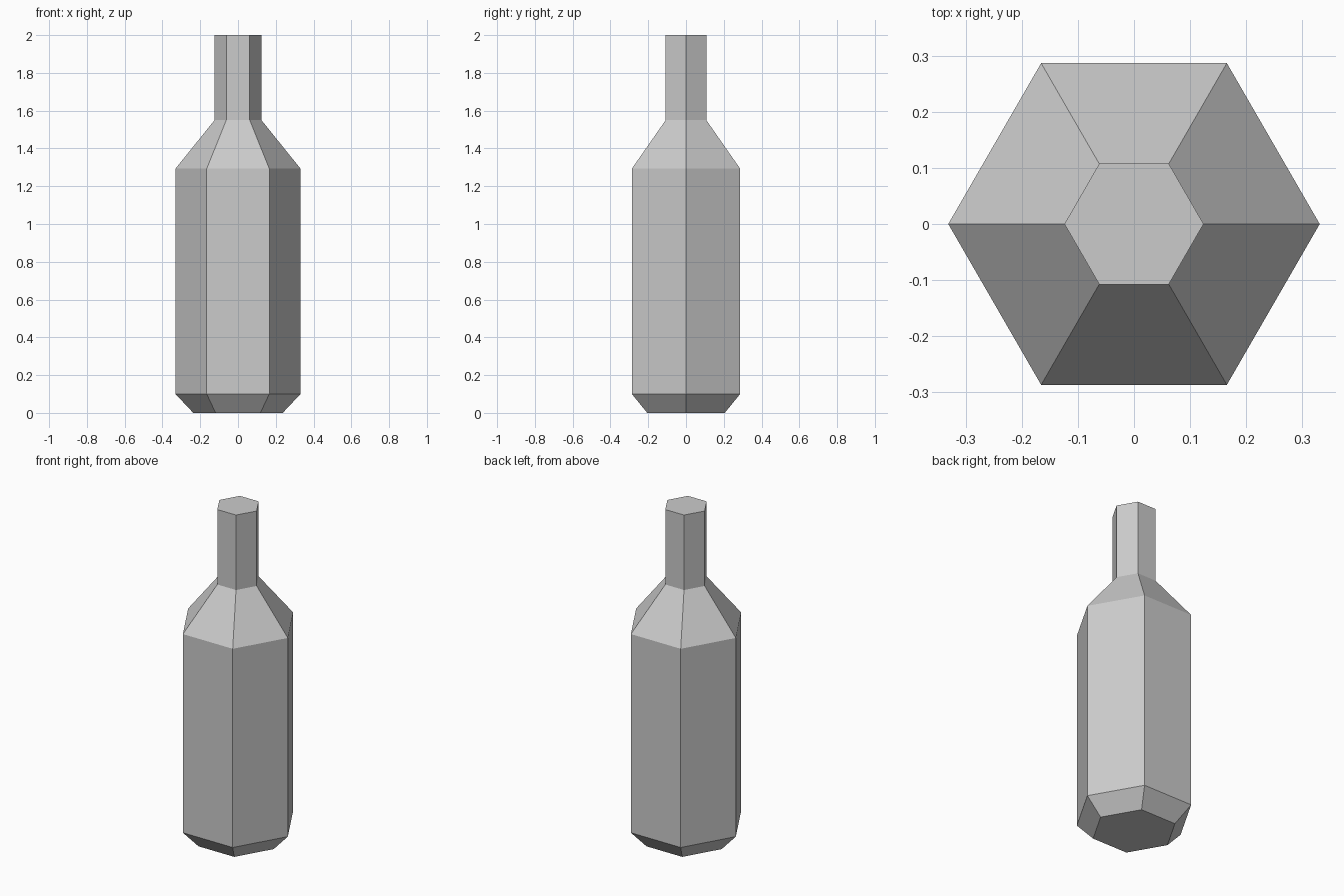
import bpy
import bmesh
from math import cos, sin, tau

cube = bpy.data.objects.get("Cube")
if cube:
    bpy.data.objects.remove(cube, do_unlink=True)

SIDES = 6
# (radius, height): base, lower body, shoulder, neck base, mouth
PROFILE = [(0.237, 0), (0.331, 0.1), (0.331, 1.293), (0.124, 1.55), (0.124, 2)]

# Plain grey finish
grey = bpy.data.materials.new("light_grey")
grey.use_nodes = True
colour = (0.6, 0.6, 0.6, 1)
grey.diffuse_color = colour
grey.node_tree.nodes["Principled BSDF"].inputs["Base Color"].default_value = colour

# Bottle: six-sided rings joined by flat faces, closed at both ends
bm = bmesh.new()
rings = [[bm.verts.new((r * cos(tau * i / SIDES), r * sin(tau * i / SIDES), z))
          for i in range(SIDES)] for r, z in PROFILE]
for low, high in zip(rings, rings[1:]):
    for i in range(SIDES):
        j = (i + 1) % SIDES
        bm.faces.new((low[i], low[j], high[j], high[i]))
bm.faces.new(rings[0][::-1])
bm.faces.new(rings[-1])

mesh = bpy.data.meshes.new("bottle")
bm.to_mesh(mesh)
bm.free()
mesh.materials.append(grey)
bottle = bpy.data.objects.new("bottle", mesh)
bpy.context.collection.objects.link(bottle)
